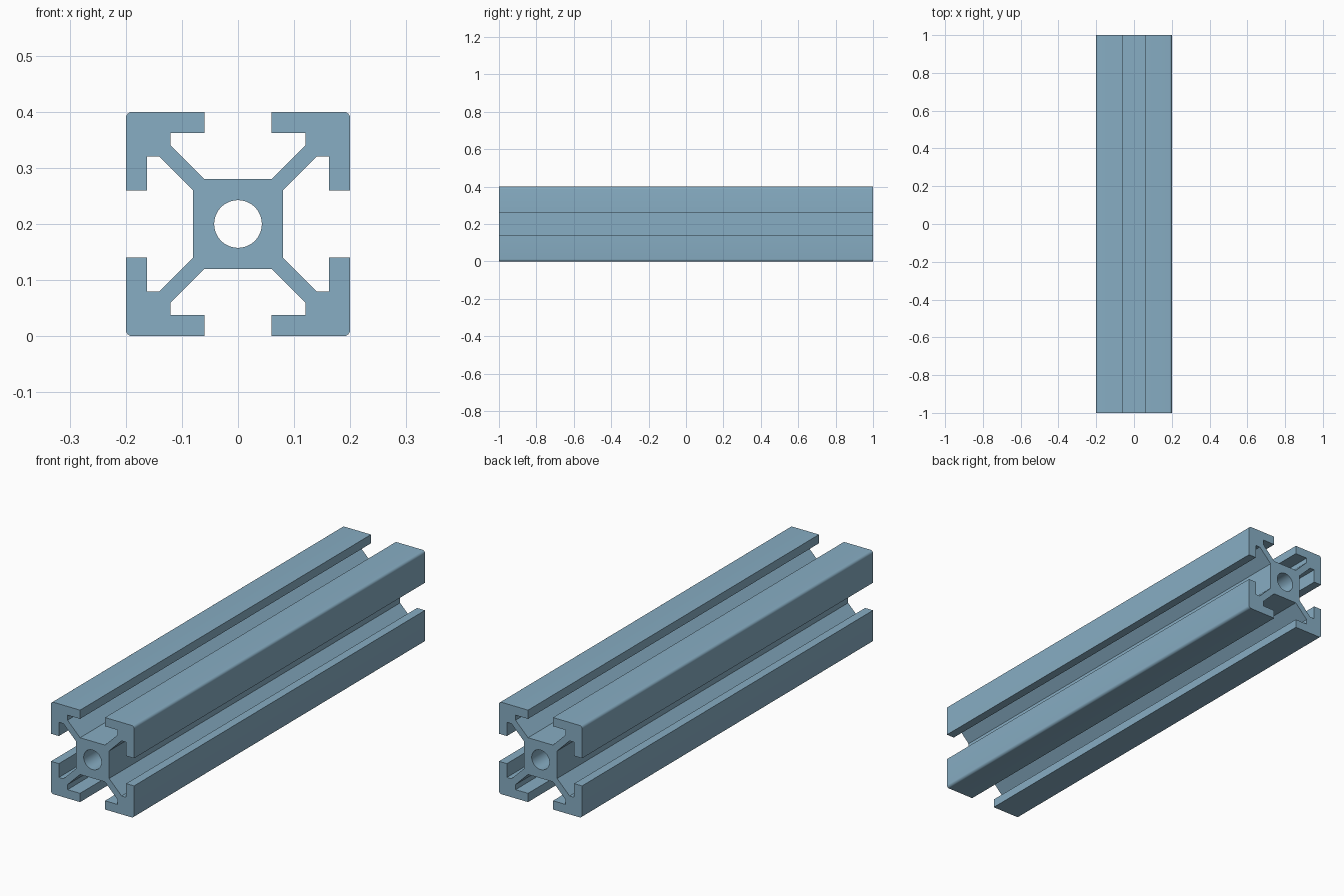
import bpy, bmesh, math
from mathutils import Vector, Matrix

if "Cube" in bpy.data.objects:
    bpy.data.objects.remove(bpy.data.objects["Cube"])

LENGTH, HALF, FILLET, BORE = 2.0, 0.2, 0.012, 0.0425

# One corner arm of the cross-section, counter-clockwise from the core's right side
c = HALF - FILLET
fillet = [(c + FILLET * math.cos(a), c + FILLET * math.sin(a))
          for a in (math.radians(15 * i) for i in range(7))]
arm = ([(0.08, 0.06), (0.14, 0.12), (0.162, 0.12), (0.162, 0.06), (HALF, 0.06)]
       + fillet
       + [(0.06, HALF), (0.06, 0.162), (0.12, 0.162), (0.12, 0.14), (0.06, 0.08)])

# Four arms turned about the centre make the outline; the bore is a circle
outline = [Matrix.Rotation(math.pi / 2 * k, 2) @ Vector(p) for k in range(4) for p in arm]
bore = [(BORE * math.cos(math.tau * i / 48), BORE * math.sin(math.tau * i / 48))
        for i in range(48)]

bm = bmesh.new()


def add_loop(points):
    verts = [bm.verts.new((x, -LENGTH / 2, z + HALF)) for x, z in points]
    return [bm.edges.new((v, verts[(i + 1) % len(verts)])) for i, v in enumerate(verts)]


# Fill the section and extrude it along the rail
edges = add_loop(outline) + add_loop(bore)
bmesh.ops.triangle_fill(bm, use_beauty=True, use_dissolve=False, edges=edges)
result = bmesh.ops.extrude_face_region(bm, geom=bm.faces[:], use_keep_orig=True)
moved = [g for g in result["geom"] if isinstance(g, bmesh.types.BMVert)]
bmesh.ops.translate(bm, verts=moved, vec=(0, LENGTH, 0))
bmesh.ops.recalc_face_normals(bm, faces=bm.faces[:])

mesh = bpy.data.meshes.new("slotted_rail")
bm.to_mesh(mesh)
bm.free()

# Blue-grey metal
metal = bpy.data.materials.new("blue_grey_metal")
metal.diffuse_color = (0.242, 0.418, 0.546, 1)
metal.use_nodes = True
metal.node_tree.nodes["Principled BSDF"].inputs["Base Color"].default_value = metal.diffuse_color
mesh.materials.append(metal)

rail = bpy.data.objects.new("slotted_rail", mesh)
bpy.context.collection.objects.link(rail)
bpy.context.view_layer.objects.active = rail
rail.select_set(True)
bpy.ops.object.shade_smooth_by_angle(angle=math.radians(30))
